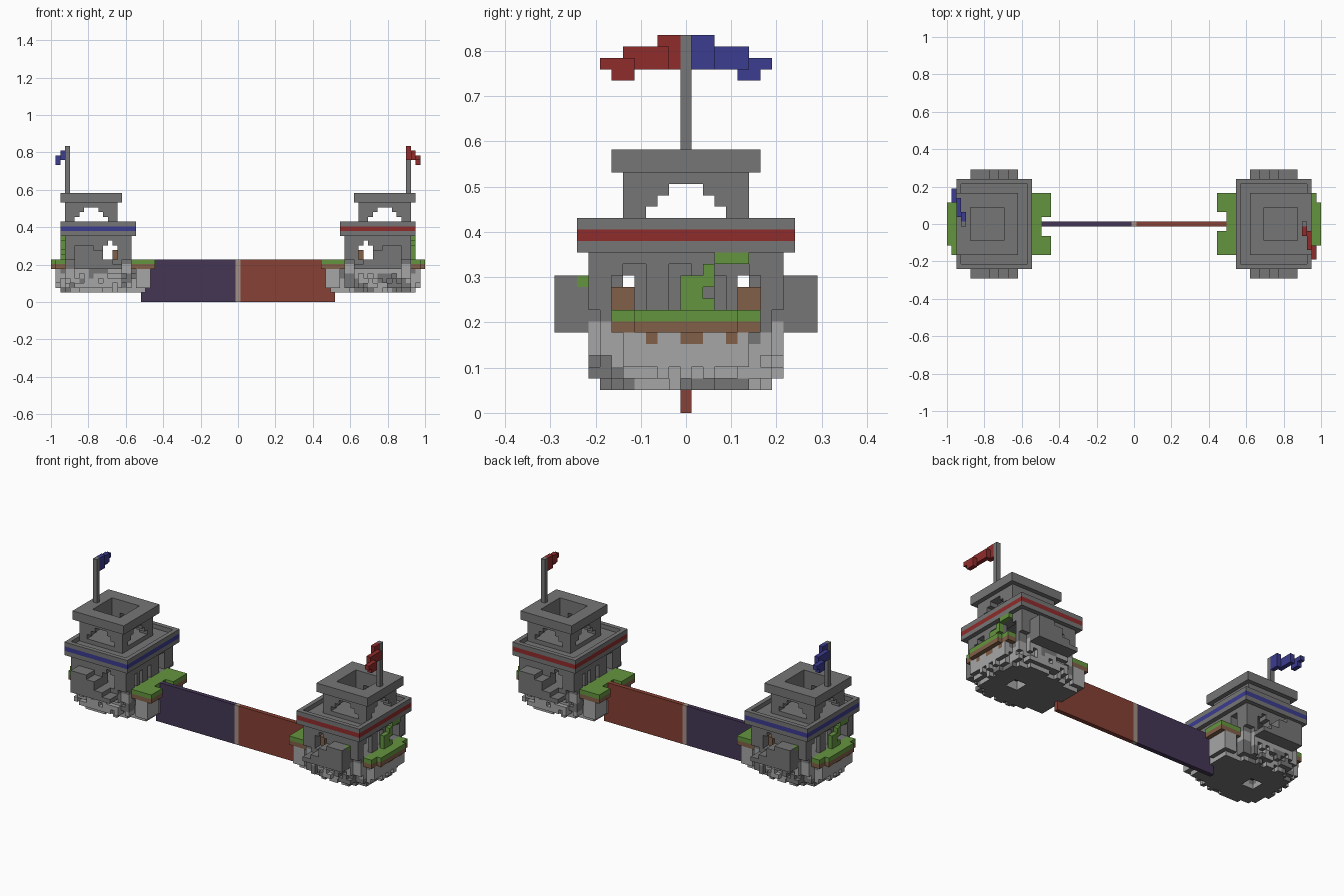
import bpy, bmesh, math, random

random.seed(4)
U = 2 / 79  # edge length of one block

cube = bpy.data.objects.get("Cube")
if cube:
    bpy.data.objects.remove(cube, do_unlink=True)


def material(name, rgb):
    m = bpy.data.materials.new(name)
    m.use_nodes = True
    m.diffuse_color = (*rgb, 1)
    m.node_tree.nodes["Principled BSDF"].inputs["Base Color"].default_value = (*rgb, 1)
    return m


MATS = {
    "stone": material("stone_grey", (.18, .18, .18)),
    "rock": material("light_rock", (.38, .38, .38)),
    "grass": material("grass_green", (.13, .30, .05)),
    "soil": material("soil_brown", (.22, .115, .065)),
    "red": material("red", (.28, .025, .025)),
    "blue": material("blue", (.045, .045, .28)),
    "clay": material("clay_red", (.24, .052, .035)),
    "purple": material("dark_purple", (.058, .037, .09)),
    "beige": material("beige", (.37, .28, .24)),
}


def fill(cells, xs, ys, zs, colour):
    """Fill an inclusive range of blocks; colour None carves them away."""
    for x in range(xs[0], xs[1] + 1):
        for y in range(ys[0], ys[1] + 1):
            for z in range(zs[0], zs[1] + 1):
                if colour is None:
                    cells.pop((x, y, z), None)
                else:
                    cells[x, y, z] = colour


def build(name, cells, turn=1, accent="red"):
    """Skin the outside of a block set; turn=-1 rotates it half a turn about z."""
    me = bpy.data.meshes.new(name)
    bm = bmesh.new()
    slots, verts = [], {}

    def vert(p):
        if p not in verts:
            verts[p] = bm.verts.new((turn * p[0] * U, turn * p[1] * U, p[2] * U))
        return verts[p]

    for c, colour in cells.items():
        for axis in range(3):
            for side in (-1, 1):
                n = list(c)
                n[axis] += side
                if tuple(n) in cells:
                    continue
                a, b = (axis + 1) % 3, (axis + 2) % 3
                loop = [(-1, -1), (1, -1), (1, 1), (-1, 1)][::side]
                corners = []
                for i, j in loop:
                    p = [c[0], c[1], c[2] + .5]
                    p[axis] += side / 2
                    p[a] += i / 2
                    p[b] += j / 2
                    corners.append(vert(tuple(p)))
                key = accent if colour == "accent" else colour
                if key == "rock" and axis == 2 and side < 0:
                    key = "stone"  # undersides are dark stone
                if key not in slots:
                    slots.append(key)
                    me.materials.append(MATS[key])
                bm.faces.new(corners).material_index = slots.index(key)
    bm.to_mesh(me)
    bm.free()
    ob = bpy.data.objects.new(name, me)
    bpy.context.scene.collection.objects.link(ob)


# Rock base: rounded, stepped, patchy
base = {}
for z in range(2, 9):
    rx, ry = (7.6, 7.5) if z == 2 else (8.6, 8.6)
    for x in range(20, 39):
        for y in range(-9, 10):
            d = abs((x - 29.5) / rx) ** 3 + abs(y / ry) ** 3
            if d < 1 and not (d > .8 and z < 6 and random.random() < .25):
                patch = math.sin(x * .7 + z) + math.sin(y * .6 - z * .5 + 1)
                base[x, y, z] = "stone" if patch > .7 or z == 8 else "rock"
# Outcrops carrying the grass ledges
fill(base, (19, 21), (-6, -2), (3, 6), "rock")
fill(base, (19, 21), (3, 6), (3, 6), "rock")
fill(base, (20, 22), (-5, 5), (2, 4), "rock")
fill(base, (38, 38), (-5, 5), (4, 6), "rock")
fill(base, (30, 32), (-1, 1), (2, 3), None)
fill(base, (30, 32), (-1, 1), (4, 4), "purple")

# Grass ledges with soil below
ledges = {}
for z, colour in ((7, "soil"), (8, "grass")):
    fill(ledges, (18, 19), (-6, -2), (z, z), colour)
    fill(ledges, (18, 19), (3, 6), (z, z), colour)
    fill(ledges, (20, 22), (-6, 6), (z, z), colour)
    fill(ledges, (37, 38), (-6, 6), (z, z), colour)
    fill(ledges, (39, 39), (-4, 4), (z, z), colour)
for y in (-3, 0, 1, 4):
    fill(ledges, (38, 38), (y, y), (6, 6), "soil")
for key in ledges:
    base.pop(key, None)

# Vine climbing the outer wall
vine = {}
fill(vine, (37, 37), (0, 1), (9, 11), "grass")
fill(vine, (37, 37), (2, 2), (11, 12), "grass")
fill(vine, (37, 37), (3, 5), (13, 13), "grass")
fill(vine, (37, 37), (2, 2), (9, 9), "grass")

# Hall: hollow room with window openings
hall = {}
fill(hall, (23, 36), (-8, 8), (9, 13), "stone")
fill(hall, (25, 34), (-6, 6), (9, 13), None)
fill(hall, (35, 36), (-6, 6), (9, 11), None)
fill(hall, (35, 36), (-5, 5), (12, 12), None)
for lo, hi in ((-5, -4), (0, 0), (3, 3), (5, 5)):
    fill(hall, (23, 24), (lo, hi), (9, 12 if lo < 0 else 11), None)
fill(hall, (36, 36), (-3, -2), (9, 12), "stone")
fill(hall, (36, 36), (1, 2), (9, 12), "stone")
fill(hall, (26, 28), (-8, 8), (9, 11), None)
fill(hall, (27, 27), (-8, 8), (12, 12), None)
for y in (-6, 5):
    fill(hall, (25, 26), (y, y + 1), (9, 10), "soil")

# Stepped side stairs
stairs = {}
for s in (-1, 1):
    ys = sorted((s * 9, s * 11))
    fill(stairs, (31, 34), ys, (7, 11), "stone")
    fill(stairs, (29, 30), ys, (7, 10), "stone")
    fill(stairs, (27, 28), ys, (7, 8), "stone")
    fill(stairs, (25, 26), ys, (7, 7), "stone")
    fill(stairs, (25, 30), sorted((s * 11, s * 11)), (7, 7), "stone")
stairs[34, -9, 11] = "grass"

# Parapet deck with a coloured band and a raised rim
deck = {}
fill(deck, (22, 37), (-9, 9), (14, 14), "stone")
fill(deck, (22, 37), (-9, 9), (15, 15), "accent")
fill(deck, (23, 36), (-8, 8), (15, 15), "stone")
fill(deck, (22, 37), (-9, 9), (16, 16), "stone")
fill(deck, (23, 36), (-8, 8), (16, 16), None)

# Upper turret: arched walls under an open square cap
turret = {}
fill(turret, (26, 36), (-5, 5), (16, 20), "stone")
fill(turret, (25, 37), (-6, 6), (21, 22), "stone")
fill(turret, (28, 34), (-3, 3), (17, 22), None)
for z, half in ((17, 3), (18, 2), (19, 1)):
    fill(turret, (26, 36), (-half, half), (z, z), None)
    fill(turret, (31 - half, 31 + half), (-5, 5), (z, z), None)

# Pole and waving flag
pole, flag = {}, {}
fill(pole, (36, 36), (0, 0), (23, 32), "stone")
fill(flag, (36, 36), (-2, -1), (30, 32), "accent")
fill(flag, (37, 37), (-5, -2), (30, 31), "accent")
fill(flag, (38, 38), (-6, -5), (29, 30), "accent")
fill(flag, (38, 38), (-7, -7), (30, 30), "accent")

PARTS = {"rock_base": base, "grass_ledges": ledges, "vine": vine, "hall": hall,
         "stairs": stairs, "deck": deck, "turret": turret, "pole": pole, "flag": flag}
for side, turn, accent in (("left", 1, "red"), ("right", -1, "blue")):
    for part, cells in PARTS.items():
        build(f"{side}_{part}", cells, turn, accent)

# Wall joining the two towers
for name, xs, colour in (("left_wall", (1, 20), "clay"), ("right_wall", (-20, -1), "purple"),
                         ("middle_post", (0, 0), "beige")):
    wall = {}
    fill(wall, xs, (0, 0), (0, 8), colour)
    build(name, wall)
